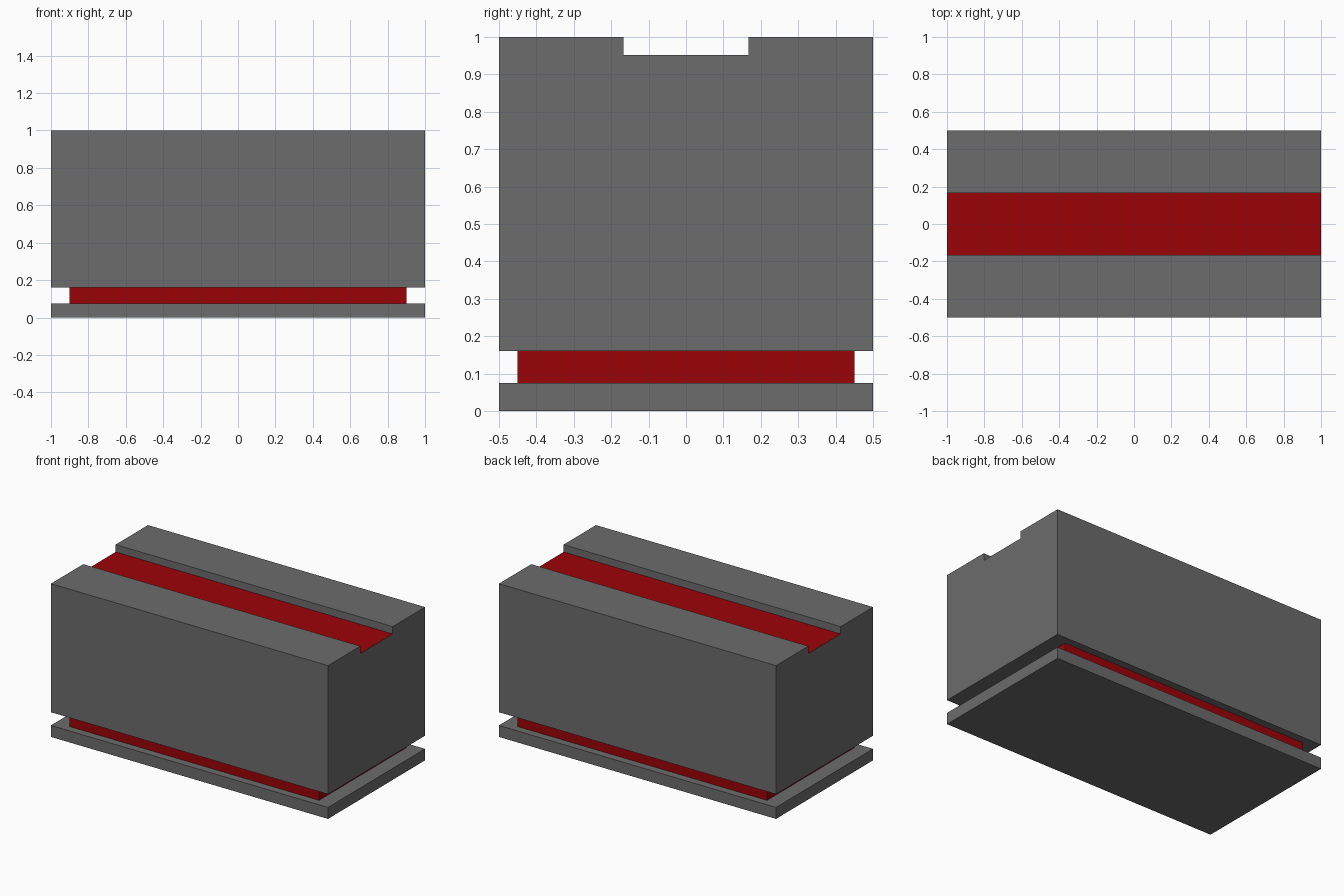
import bpy, bmesh
from mathutils import Vector

if "Cube" in bpy.data.objects:
    bpy.data.objects.remove(bpy.data.objects["Cube"])

GROOVE = 0.167      # half width of the top channel
FLOOR = 0.952       # height of the channel floor
NECK_TOP = 0.161    # underside of the main block


def top_face():
    return max(bm.faces, key=lambda f: (f.normal.z > 0.9, f.calc_center_median().z))


def extrude_up(face, half_x, half_y, z):
    """Extrude a rectangular face and fit it to a new size and height."""
    new = bmesh.ops.extrude_discrete_faces(bm, faces=[face])["faces"][0]
    for v in new.verts:
        v.co = (half_x if v.co.x > 0 else -half_x, half_y if v.co.y > 0 else -half_y, z)
    return new


def make_material(name, colour):
    mat = bpy.data.materials.new(name)
    mat.diffuse_color = (*colour, 1)
    mat.use_nodes = True
    mat.node_tree.nodes["Principled BSDF"].inputs["Base Color"].default_value = mat.diffuse_color
    return mat


bm = bmesh.new()

# Base plate
bmesh.ops.create_cube(bm, size=1)
for v in bm.verts:
    v.co = (v.co.x * 2, v.co.y, 0.075 * (v.co.z + 0.5))
bm.normal_update()
face = top_face()

# Recessed red neck, then the main block up to the channel floor
for size in ((0.9, 0.45, 0.075), (0.9, 0.45, NECK_TOP), (1, 0.5, NECK_TOP), (1, 0.5, FLOOR)):
    face = extrude_up(face, *size)

# Raised rails either side of the channel
for y in (-GROOVE, GROOVE):
    tops = [f for f in bm.faces if all(abs(v.co.z - FLOOR) < 1e-5 for v in f.verts)]
    geom = set(tops)
    for f in tops:
        geom.update(f.edges, f.verts)
    bmesh.ops.bisect_plane(bm, geom=list(geom), plane_co=(0, y, 0), plane_no=(0, 1, 0))
bm.normal_update()
rails = [f for f in bm.faces if f.normal.z > 0.9
         and abs(f.calc_center_median().z - FLOOR) < 1e-4
         and abs(f.calc_center_median().y) > GROOVE]
for f in bmesh.ops.extrude_discrete_faces(bm, faces=rails)["faces"]:
    bmesh.ops.translate(bm, verts=f.verts[:], vec=Vector((0, 0, 1 - FLOOR)))
bmesh.ops.remove_doubles(bm, verts=bm.verts, dist=1e-4)
bmesh.ops.recalc_face_normals(bm, faces=bm.faces)
bm.normal_update()

# Red on the neck sides and the channel floor
for f in bm.faces:
    c = f.calc_center_median()
    on_neck = 0.08 < c.z < 0.155
    on_floor = f.normal.z > 0.9 and abs(c.z - FLOOR) < 1e-4
    f.material_index = 1 if on_neck or on_floor else 0

mesh = bpy.data.meshes.new("grooved_block")
bm.to_mesh(mesh)
bm.free()

mesh.materials.append(make_material("dark_grey", (0.15, 0.15, 0.15)))
mesh.materials.append(make_material("red", (0.33, 0.001, 0.002)))
block = bpy.data.objects.new("grooved_block", mesh)
bpy.context.collection.objects.link(block)
